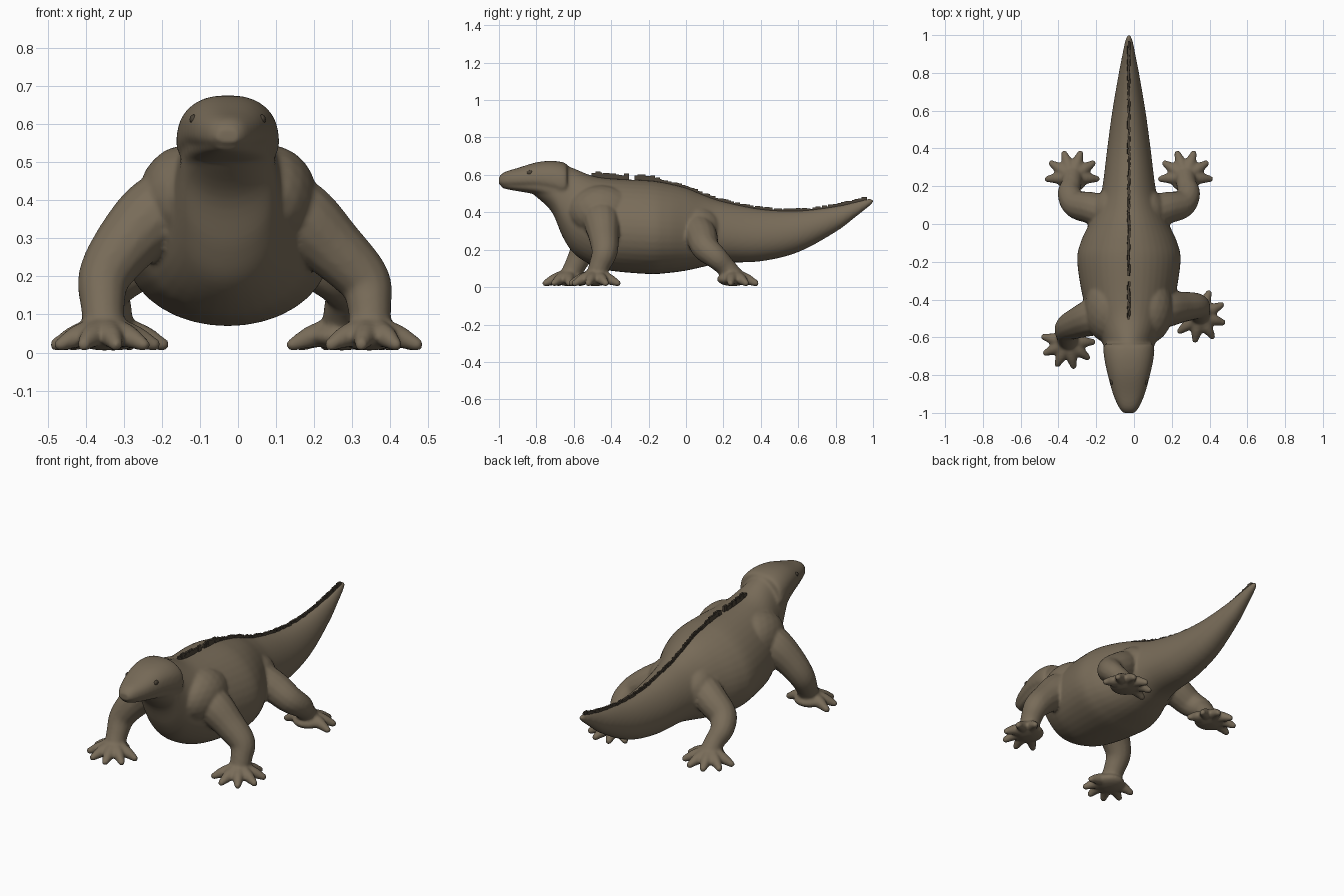
import bpy, bmesh, math, random
from mathutils import Vector

random.seed(4)
MID = -0.027  # the spine lies slightly off centre

if "Cube" in bpy.data.objects:
    bpy.data.objects.remove(bpy.data.objects["Cube"])


def material(name, color):
    mat = bpy.data.materials.new(name)
    mat.use_nodes = True
    mat.diffuse_color = color
    mat.node_tree.nodes["Principled BSDF"].inputs["Base Color"].default_value = color
    return mat


def add_object(name, bm, mat):
    bmesh.ops.recalc_face_normals(bm, faces=bm.faces)
    mesh = bpy.data.meshes.new(name)
    bm.to_mesh(mesh)
    bm.free()
    mesh.materials.append(mat)
    obj = bpy.data.objects.new(name, mesh)
    bpy.context.collection.objects.link(obj)
    return obj


def smooth_rows(rows, steps):
    """Catmull-Rom interpolation through rows of any length."""
    p = [Vector(r) for r in rows]
    p = [2 * p[0] - p[1]] + p + [2 * p[-1] - p[-2]]
    out = []
    for a, b, c, d in zip(p, p[1:], p[2:], p[3:]):
        for i in range(steps):
            t = i / steps
            out.append(0.5 * (2 * b + (c - a) * t + (2 * a - 5 * b + 4 * c - d) * t * t
                              + (3 * b - a - 3 * c + d) * t ** 3))
    return out + [p[-2]]


def loft(bm, stations, egg=0.0, power=1.0, sides=40):
    """Closed skin over stations of (y, top, bottom, half width)."""
    rings = []
    for y, top, bottom, half in smooth_rows(stations, 5):
        ring = []
        for i in range(sides):
            a = math.tau * i / sides
            c, s = math.cos(a), math.sin(a)
            x = math.copysign(abs(c) ** power, c) * (1 - egg * s)
            z = math.copysign(abs(s) ** power, s)
            ring.append(bm.verts.new((MID + half * x, y, (top + bottom) / 2 + z * (top - bottom) / 2)))
        rings.append(ring)
    for r, q in zip(rings, rings[1:]):
        for i in range(sides):
            j = (i + 1) % sides
            bm.faces.new((r[i], r[j], q[j], q[i]))
    bm.faces.new(rings[0][::-1])
    bm.faces.new(rings[-1])


def ball(bm, center, size):
    new = bmesh.ops.create_icosphere(bm, subdivisions=3, radius=1)["verts"]
    bmesh.ops.scale(bm, vec=size, verts=new)
    bmesh.ops.translate(bm, vec=center, verts=new)


def tube(bm, points):
    """Round limb with rounded ends along points of (x, y, z, radius)."""
    curve = bpy.data.curves.new("limb_path", "CURVE")
    curve.dimensions = "3D"
    curve.bevel_depth = 1
    curve.bevel_resolution = 5
    curve.use_fill_caps = True
    rows = smooth_rows(points, 6)
    spline = curve.splines.new("POLY")
    spline.points.add(len(rows) - 1)
    for pt, (x, y, z, r) in zip(spline.points, rows):
        pt.co = (x, y, z, 1)
        pt.radius = r
    obj = bpy.data.objects.new("limb_path", curve)
    mesh = bpy.data.meshes.new_from_object(obj)
    bm.from_mesh(mesh)
    bpy.data.objects.remove(obj)
    bpy.data.curves.remove(curve)
    bpy.data.meshes.remove(mesh)
    for x, y, z, r in (points[0], points[-1]):
        ball(bm, (x, y, z), (r, r, r))


def leg(bm, path, palm, start, end):
    """Limb, flat palm and six toes fanned between two angles."""
    tube(bm, path)
    px, py = palm
    ball(bm, (px, py, 0.042), (0.085, 0.085, 0.037))
    for i in range(6):
        a = math.radians(start + (end - start) * i / 5)
        dx, dy = math.cos(a), math.sin(a)
        tube(bm, [(px + dx * d, py + dy * d, z, r) for d, z, r in
                  ((0.02, 0.06, 0.036), (0.08, 0.042, 0.03), (0.13, 0.021, 0.018))])


skin = material("olive brown skin", (0.19, 0.15, 0.1, 1))
dark = material("dark brown", (0.07, 0.055, 0.038, 1))
bm = bmesh.new()

# Torso and tail
torso = [(-0.82, 0.64, 0.5, 0.08), (-0.72, 0.655, 0.405, 0.115), (-0.66, 0.655, 0.27, 0.13),
         (-0.6, 0.635, 0.18, 0.15), (-0.5, 0.595, 0.115, 0.2), (-0.4, 0.58, 0.087, 0.24),
         (-0.2, 0.57, 0.07, 0.272), (-0.1, 0.555, 0.075, 0.255), (0, 0.53, 0.088, 0.21),
         (0.1, 0.49, 0.11, 0.165), (0.2, 0.457, 0.13, 0.139), (0.4, 0.417, 0.138, 0.114),
         (0.6, 0.408, 0.187, 0.087), (0.8, 0.432, 0.295, 0.053), (0.9, 0.455, 0.37, 0.034),
         (0.97, 0.472, 0.425, 0.02), (1, 0.472, 0.45, 0.009)]
loft(bm, torso, egg=0.12)

# Head with cheeks overhanging the neck, and a slightly narrower jaw
loft(bm, [(-1, 0.59, 0.55, 0.03), (-0.97, 0.615, 0.54, 0.053), (-0.9, 0.637, 0.535, 0.083),
          (-0.8, 0.667, 0.525, 0.11), (-0.72, 0.675, 0.505, 0.127), (-0.66, 0.668, 0.485, 0.133),
          (-0.635, 0.655, 0.495, 0.125)], egg=0.17, power=0.78)
loft(bm, [(-0.985, 0.57, 0.53, 0.03), (-0.93, 0.57, 0.518, 0.06), (-0.8, 0.58, 0.495, 0.1),
          (-0.7, 0.58, 0.46, 0.122), (-0.645, 0.58, 0.47, 0.125)], power=0.85)

# Shoulders and hips
for side in (1, -1):
    ball(bm, (MID + side * 0.11, -0.45, 0.405), (0.125, 0.18, 0.14))
    ball(bm, (MID + side * 0.09, 0.06, 0.31), (0.105, 0.13, 0.12))

# Front legs, each in its own stride
leg(bm, [(0.08, -0.46, 0.4, 0.09), (0.16, -0.45, 0.355, 0.1), (0.25, -0.44, 0.275, 0.083),
         (0.33, -0.435, 0.19, 0.07), (0.345, -0.46, 0.12, 0.058), (0.345, -0.48, 0.06, 0.055)],
    (0.345, -0.485), 67, -141)
leg(bm, [(-0.13, -0.47, 0.4, 0.09), (-0.21, -0.49, 0.365, 0.1), (-0.29, -0.52, 0.29, 0.085),
         (-0.35, -0.55, 0.2, 0.07), (-0.355, -0.59, 0.12, 0.058), (-0.35, -0.62, 0.06, 0.055)],
    (-0.35, -0.625), 168, 360)

# Hind legs, mirrored about the spine
for side in (1, -1):
    path = [(0.12, 0.06, 0.31, 0.09), (0.2, 0.085, 0.265, 0.085), (0.28, 0.105, 0.21, 0.075),
            (0.315, 0.16, 0.16, 0.063), (0.305, 0.21, 0.11, 0.054), (0.3, 0.25, 0.06, 0.055)]
    path = [(MID + side * x, y, z, r) for x, y, z, r in path]
    leg(bm, path, (MID + side * 0.3, 0.25), 90 - side * 95, 90 + side * 95)

# Fuse the parts into one soft skin
body = add_object("body", bm, skin)
remesh = body.modifiers.new("fuse", "REMESH")
remesh.mode = "VOXEL"
remesh.voxel_size = 0.008
remesh.use_smooth_shade = True
soften = body.modifiers.new("soften", "SMOOTH")
soften.factor = 0.5
soften.iterations = 8

# Ragged crest, tall over the shoulders and low along the tail
bm = bmesh.new()
for row in smooth_rows(torso, 12):
    y, top = row[0], row[1]
    if -0.5 < y < 0.96 and not -0.31 < y < -0.28:
        height = random.uniform(0.012, 0.032) if y < -0.15 else random.uniform(0.005, 0.015)
        new = bmesh.ops.create_cube(bm, size=1)["verts"]
        for v in new:
            v.co.x *= 0.016 if v.co.z < 0 else 0.01
            v.co.y *= 0.026
            v.co.z = -0.02 if v.co.z < 0 else height
        bmesh.ops.translate(bm, vec=(MID + random.uniform(-0.003, 0.003), y, top), verts=new)
add_object("back_crest", bm, dark)

# Eyes
for name, side in (("left_eye", 1), ("right_eye", -1)):
    bm = bmesh.new()
    ball(bm, (MID + side * 0.09, -0.835, 0.612), (0.01, 0.016, 0.013))
    eye = add_object(name, bm, dark)
    for face in eye.data.polygons:
        face.use_smooth = True
